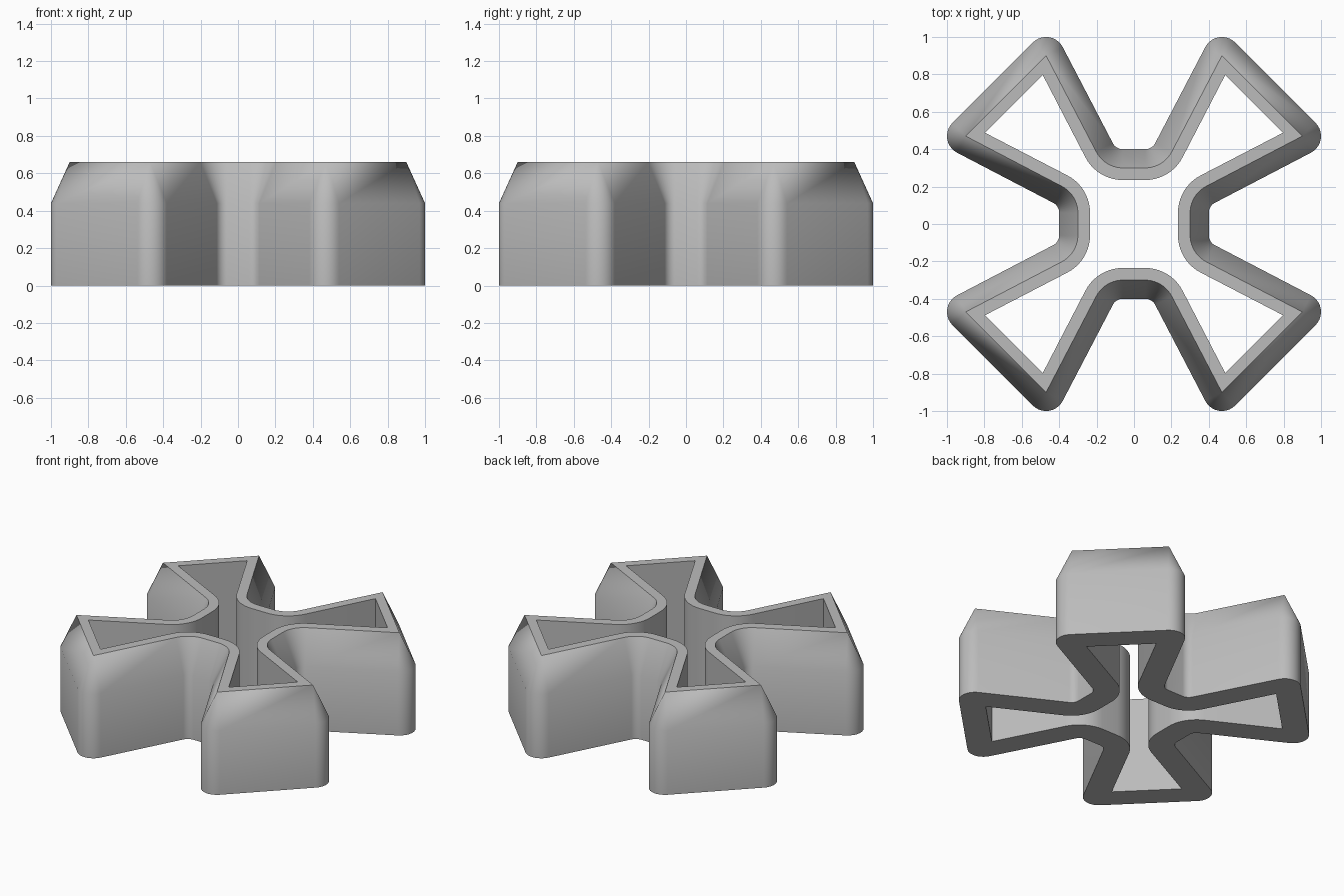
import bpy, bmesh
from math import cos, sin, radians
from mathutils import Vector, Matrix

cube = bpy.data.objects.get("Cube")
if cube:
    bpy.data.objects.remove(cube, do_unlink=True)

grey = bpy.data.materials.new("plain grey")
grey.use_nodes = True
colour = (0.5, 0.5, 0.5, 1)
grey.diffuse_color = colour
grey.node_tree.nodes["Principled BSDF"].inputs["Base Color"].default_value = colour

STEPS = 10
FLARE = 62.5        # angle of the arm sides
TIP = (0.47, 0.90)  # arm corner on the upper rim
TIP_INNER = (0.488, 0.797)
NOTCH = (0.06, 0.46)  # centre of the notch rounding
NOTCH_RADIUS = 0.06
TAPER, RIM = 0.10, 0.065


def arc(centre, radius, start, end):
    angles = [radians(start + (end - start) * i / STEPS) for i in range(STEPS + 1)]
    return [Vector((centre[0] + radius * cos(a), centre[1] + radius * sin(a), 0)) for a in angles]


def outline(tip, tip_radius, notch_radius):
    """Closed flared-cross outline, one arm and notch repeated four times."""
    quarter = arc(tip[::-1], tip_radius, -FLARE, 45)
    quarter += arc(tip, tip_radius, 45, 90 + FLARE)
    quarter += arc(NOTCH, notch_radius, FLARE - 90, -90)
    quarter += arc((-NOTCH[0], NOTCH[1]), notch_radius, -90, -90 - FLARE)
    return [Matrix.Rotation(radians(90 * k), 3, 'Z') @ p for k in range(4) for p in quarter]


outer = outline(TIP, TAPER, NOTCH_RADIUS)
rim = outline(TIP, 0, NOTCH_RADIUS + TAPER)
inner = outline(TIP_INNER, 0, NOTCH_RADIUS + TAPER + RIM)

# Wall: outer side, taper, flat rim, inner side and underside
bm = bmesh.new()
section = [(outer, 0), (outer, 0.44), (rim, 0.66), (inner, 0.66), (inner, 0)]
rings = [[bm.verts.new((p.x, p.y, z)) for p in loop] for loop, z in section]
for a, b in zip(rings, rings[1:] + rings[:1]):
    for i in range(len(a)):
        j = (i + 1) % len(a)
        bm.faces.new((a[i], a[j], b[j], b[i]))
bmesh.ops.remove_doubles(bm, verts=bm.verts, dist=0.0005)
bmesh.ops.recalc_face_normals(bm, faces=bm.faces)

mesh = bpy.data.meshes.new("flared_cross_wall")
bm.to_mesh(mesh)
bm.free()
mesh.materials.append(grey)
wall = bpy.data.objects.new("flared_cross_wall", mesh)
bpy.context.collection.objects.link(wall)
bpy.ops.object.select_all(action='DESELECT')
wall.select_set(True)
bpy.context.view_layer.objects.active = wall
bpy.ops.object.shade_smooth_by_angle(angle=radians(30))
